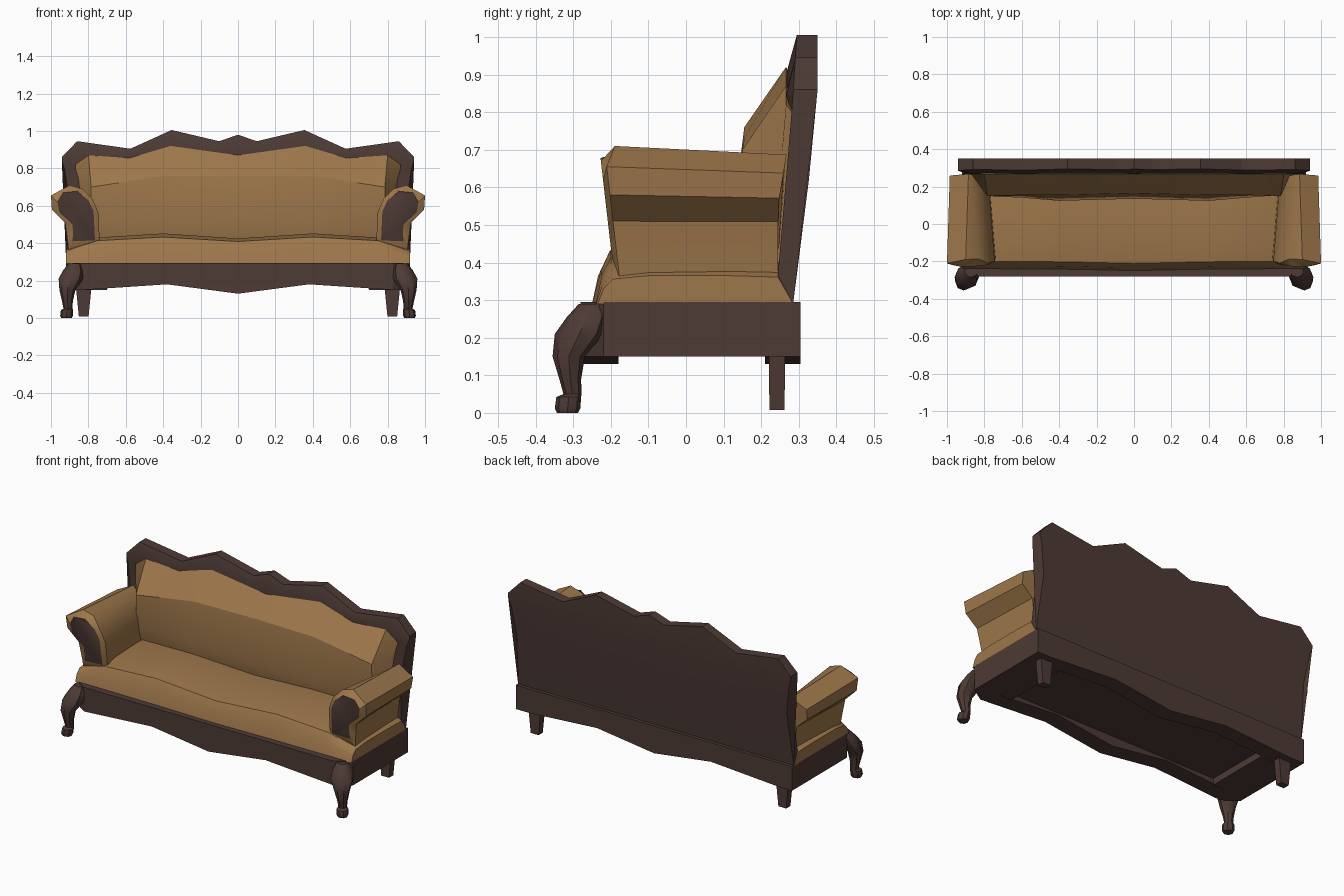
import bpy, bmesh, math

if "Cube" in bpy.data.objects:
    bpy.data.objects.remove(bpy.data.objects["Cube"])


def material(name, rgb):
    m = bpy.data.materials.new(name)
    m.diffuse_color = (*rgb, 1)
    m.use_nodes = True
    m.node_tree.nodes["Principled BSDF"].inputs["Base Color"].default_value = m.diffuse_color
    return m


WOOD = material("dark brown wood", (0.075, 0.043, 0.036))
GOLD = material("tan upholstery", (0.34, 0.185, 0.07))


def loft(name, rings, mats, angle=35, side=1):
    """Skin a list of closed rings; the first cap uses the last material."""
    bm = bmesh.new()
    vs = [[bm.verts.new((side * x, y, z)) for x, y, z in r] for r in rings]
    n = len(rings[0])
    for a, b in zip(vs, vs[1:]):
        for i in range(n):
            j = (i + 1) % n
            bm.faces.new((a[i], a[j], b[j], b[i]))
    bm.faces.new(vs[0]).material_index = len(mats) - 1
    bm.faces.new(vs[-1])
    bmesh.ops.recalc_face_normals(bm, faces=bm.faces)
    me = bpy.data.meshes.new(name)
    bm.to_mesh(me)
    bm.free()
    for m in mats:
        me.materials.append(m)
    me.shade_smooth()
    me.set_sharp_from_angle(angle=math.radians(angle))
    ob = bpy.data.objects.new(name, me)
    bpy.context.collection.objects.link(ob)
    return ob


def sym(cols):
    """Columns listed from x = 0 outwards, completed to both sides."""
    return [(-c[0], *c[1:]) for c in cols[:0:-1]] + cols


def interp(table, z):
    for (z0, y0), (z1, y1) in zip(table, table[1:]):
        if z <= z1:
            return y0 + (y1 - y0) * (z - z0) / (z1 - z0)
    return table[-1][1]


def rail(name, cols, top=0.295, side=1):
    """Bar running along x: columns of (x, bottom z, front y, back y)."""
    return loft(name, [[(x, y0, zb), (x, y1, zb), (x, y1, top), (x, y0, top)]
                       for x, zb, y0, y1 in cols], [WOOD], 20, side)


# base frame with wavy front and back rails
wave = sym([(0, 0.13), (0.38, 0.18), (0.83, 0.15)])
rail("front_rail", [(x, z, -0.28, -0.18) for x, z in wave])
rail("back_rail", [(x, z, 0.21, 0.305) for x, z in wave])
rail("bottom_panel", [(-0.72, 0.19, -0.2, 0.23), (0.72, 0.19, -0.2, 0.23)], 0.25)
for s, tag in ((1, "right"), (-1, "left")):
    rail("side_rail_" + tag, [(0.70, 0.15, -0.18, 0.21), (0.829, 0.15, -0.18, 0.21),
                              (0.83, 0.15, -0.28, 0.305), (0.92, 0.15, -0.22, 0.305)], side=s)

# seat cushion
rings = []
for x, h, yf in sym([(0, 0.425, -0.25), (0.4, 0.452, -0.242), (0.75, 0.43, -0.24),
                     (0.90, 0.375, -0.24), (0.92, 0.365, -0.235)]):
    prof = [(yf, 0), (yf + 0.016, 0.55), (yf + 0.04, 0.88), (-0.1, 1),
            (0.12, 1), (0.245, 0.95), (0.285, 0)]
    rings.append([(x, y, 0.29 + (h - 0.29) * f) for y, f in prof])
loft("seat", rings, [GOLD], 40)

# carved back panel, leaning backwards
FRONT = [(0.29, 0.238), (0.37, 0.245), (0.85, 0.285), (1.01, 0.295)]
BACK = [(0.29, 0.285), (0.6, 0.325), (0.86, 0.35), (1.01, 0.35)]
rings = []
for x, inner, top in sym([(0, 0.87, 0.98), (0.10, 0.885, 0.945), (0.355, 0.92, 1.005),
                          (0.575, 0.858, 0.905), (0.86, 0.845, 0.945), (0.942, 0.84, 0.86)]):
    edge = abs(x) > 0.9
    rows = [(0.29, 0.975), (0.62, 0.955), (0.80, 0.985), (inner, 1), (top, 1)]
    pts = [(x * k if abs(x) > 0.8 else x, z) for z, k in rows]
    front = [(px, interp(FRONT, z) - (0.018 if i == 3 and not edge else 0), z)
             for i, (px, z) in enumerate(pts)]
    back = [(px, interp(BACK, z), z) for px, z in reversed(pts)]
    rings.append(front + back)
loft("back_panel", rings, [WOOD], 30)

# back cushion: (x, top z, ridge x, y, z, lumbar y)
rings = []
half = [(0, 0.87, 0, 0.165, 0.76, 0.135), (0.36, 0.92, 0.4, 0.155, 0.76, 0.124),
        (0.58, 0.855, 0.59, 0.155, 0.73, 0.14), (0.80, 0.87, 0.785, 0.15, 0.70, 0.155),
        (0.87, 0.82, 0.83, 0.255, 0.69, 0.25)]
cols = [(-a, t, -b, y, z, l) for a, t, b, y, z, l in half[:0:-1]] + half
for x, top, rx, ry, rz, ly in cols:
    rings.append([(x, 0.266, top), (rx, ry, rz), (rx, ly, 0.51), (rx, ly + 0.03, 0.40),
                  (rx, 0.27, 0.40), (x, 0.29, top - 0.03)])
loft("back_cushion", rings, [GOLD], 25)

# scroll arms: outline of the arm, and of its wooden front plate
arm = [(0.905, 0.36), (0.915, 0.44), (0.925, 0.51), (0.995, 0.58), (1.0, 0.655), (0.90, 0.71),
       (0.83, 0.69), (0.78, 0.64), (0.745, 0.56), (0.74, 0.40)]
plate = [(0.885, 0.41), (0.882, 0.45), (0.885, 0.50), (0.955, 0.565), (0.965, 0.62), (0.935, 0.67),
         (0.86, 0.678), (0.80, 0.63), (0.772, 0.57), (0.765, 0.415)]


def front_y(z):
    return -0.19 - (z - 0.37) * 0.115


for s, tag in ((1, "right"), (-1, "left")):
    rings = [[(x, front_y(z) - 0.002, z) for x, z in plate],
             [(x, front_y(z) + (0.04 if z > 0.68 else 0.012), z) for x, z in arm],
             [(x + (0.035 if x < 0.86 else -0.015), 0.245 + max(0, z - 0.56) * 0.15,
               z - max(0, z - 0.5) * 0.11) for x, z in arm]]
    loft("arm_" + tag, rings, [GOLD, WOOD], 35, s)

    # curved front legs: (x, y, z, radius)
    path = [(0.872, -0.25, 0.29, 0.035), (0.88, -0.262, 0.255, 0.055), (0.894, -0.284, 0.21, 0.065),
            (0.912, -0.312, 0.15, 0.043), (0.912, -0.308, 0.09, 0.029), (0.909, -0.302, 0.05, 0.024),
            (0.914, -0.312, 0.042, 0.033), (0.917, -0.315, 0.012, 0.034), (0.917, -0.315, 0, 0.028)]
    rings = [[(x + r * math.cos(a), y + r * math.sin(a), z)
              for a in (math.tau * k / 8 for k in range(8))] for x, y, z, r in path]
    loft("front_leg_" + tag, rings, [WOOD], 40, s)

    # tapered back legs
    rings = [[(0.825 + w * i, 0.242 + d * j, z) for i, j in ((-1, -1), (1, -1), (1, 1), (-1, 1))]
             for z, w, d in ((0.008, 0.026, 0.02), (0.16, 0.041, 0.022))]
    loft("back_leg_" + tag, rings, [WOOD], 20, s)
